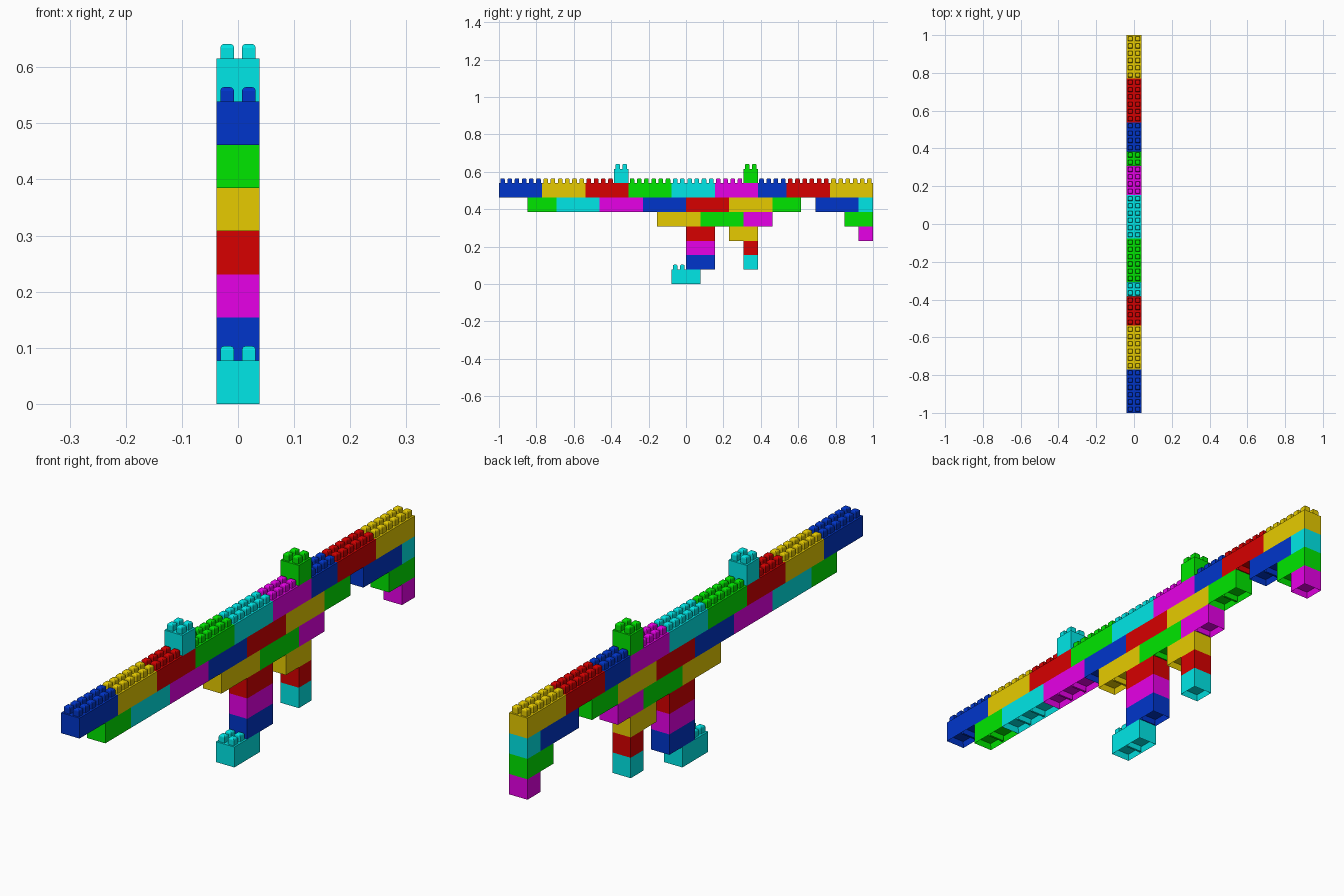
import bpy
import bmesh
from mathutils import Matrix

cube = bpy.data.objects.get("Cube")
if cube:
    bpy.data.objects.remove(cube, do_unlink=True)

P = 1 / 26          # stud pitch
H = 2 * P           # brick height and width
WALL = 0.008
DEPTH = 0.022       # recess under each brick
STUD_W, STUD_H = 0.0245, 0.026

# Flat plastic colours
COLOURS = {
    "blue": (0.0, 0.036, 0.6),
    "yellow": (0.8, 0.6, 0.0),
    "red": (0.68, 0.0, 0.0),
    "green": (0.0, 0.8, 0.0),
    "cyan": (0.0, 0.8, 0.8),
    "magenta": (0.8, 0.0, 0.8),
}
mats = {}
for name, rgb in COLOURS.items():
    m = bpy.data.materials.new(name + " plastic")
    m.use_nodes = True
    m.diffuse_color = (*rgb, 1)
    m.node_tree.nodes["Principled BSDF"].inputs["Base Color"].default_value = (*rgb, 1)
    mats[name] = m


def box(bm, size, centre):
    mat = Matrix.Translation(centre) @ Matrix.Diagonal((*size, 1))
    return bmesh.ops.create_cube(bm, size=1, matrix=mat)["verts"]


def stud(bm, x, y):
    """Square peg with a rounded top rim."""
    verts = box(bm, (STUD_W, STUD_W, STUD_H), (x, y, H + STUD_H / 2))
    edges = {e for v in verts for e in v.link_edges}
    rim = [e for e in edges if min(v.co.z for v in e.verts) > H + 0.001]
    bmesh.ops.bevel(bm, geom=rim, offset=0.007, segments=3, profile=0.5,
                    affect="EDGES")


def brick(name, colour, start, length, level):
    """Brick two studs wide, recessed below, with a rib every two studs."""
    bm = bmesh.new()
    L = length * P
    box(bm, (H, L, H), (0, 0, H / 2))
    bm.normal_update()
    bottom = [f for f in bm.faces if f.normal.z < -0.5]
    bmesh.ops.inset_region(bm, faces=bottom, thickness=WALL)
    for v in bottom[0].verts:
        v.co.z = DEPTH
    for i in range(2, length, 2):
        box(bm, (H - 2 * WALL, WALL, DEPTH), (0, i * P - L / 2, DEPTH / 2))
    for x in (-P / 2, P / 2):
        for i in range(length):
            stud(bm, x, (i + 0.5) * P - L / 2)
    mesh = bpy.data.meshes.new(name)
    bm.to_mesh(mesh)
    bm.free()
    mesh.materials.append(mats[colour])
    obj = bpy.data.objects.new(name, mesh)
    obj.location = (0, start * P + L / 2, level * H)
    bpy.context.collection.objects.link(obj)


# Each run: part name, level, start in studs, then colour and length pairs
RUNS = [
    ("barrel_and_body", 6, -26, "blue 6 yellow 6 red 6 green 6 cyan 6 magenta 6 blue 4 red 6 yellow 6"),
    ("lower_body", 5, -22, "green 4 cyan 6 magenta 6 blue 6 red 6 yellow 6 green 4"),
    ("stock_middle", 5, 18, "blue 6 cyan 2"),
    ("receiver", 4, -4, "yellow 6 green 6 magenta 4"),
    ("stock_lower", 4, 22, "green 4"),
    ("stock_toe", 3, 24, "magenta 2"),
    ("magazine_top", 3, 0, "red 4"),
    ("magazine_middle", 2, 0, "magenta 4"),
    ("magazine_bottom", 1, 0, "blue 4"),
    ("magazine_foot", 0, -2, "cyan 4"),
    ("grip_top", 3, 6, "yellow 4"),
    ("grip_middle", 2, 8, "red 2"),
    ("grip_bottom", 1, 8, "cyan 2"),
    ("front_sight", 7, -10, "cyan 2"),
    ("rear_sight", 7, 8, "green 2"),
]
for part, level, start, row in RUNS:
    words = row.split()
    for n, (colour, length) in enumerate(zip(words[::2], words[1::2])):
        brick(f"{part}_{n + 1}", colour, start, int(length), level)
        start += int(length)
